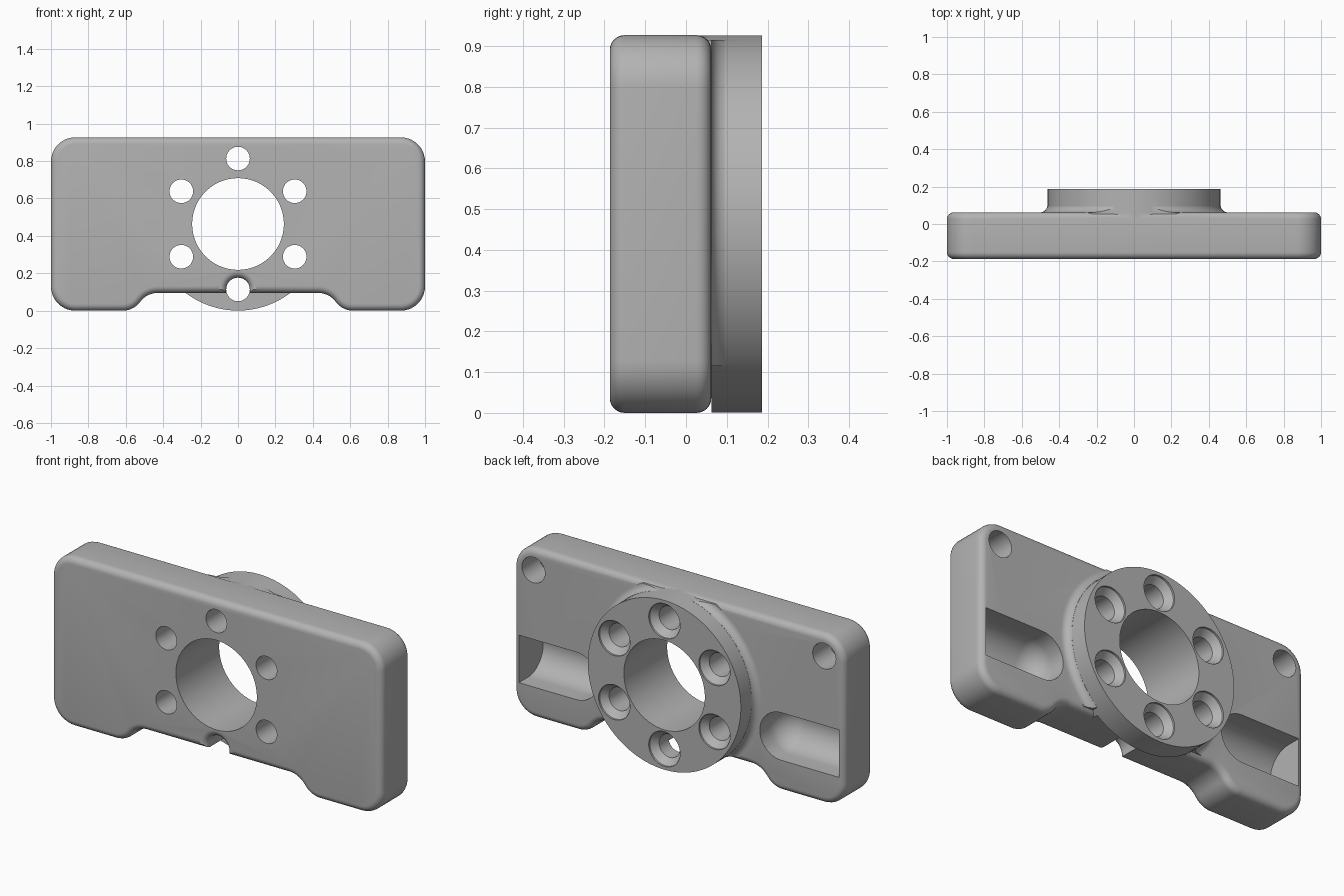
import bpy, bmesh
from math import sin, cos, pi, radians
from mathutils import Vector

if "Cube" in bpy.data.objects:
    bpy.data.objects.remove(bpy.data.objects["Cube"])

FRONT, BACK, BOSS_BACK = -0.187, 0.062, 0.187
TOP, MID = 0.927, 0.4635
BOSS_R, SCREW_R, SCREW_RING = 0.463, 0.063, 0.35
ROUND = 0.036

metal = bpy.data.materials.new("plain_grey")
metal.use_nodes = True
grey = (0.45, 0.45, 0.45, 1)
metal.diffuse_color = grey
metal.node_tree.nodes["Principled BSDF"].inputs["Base Color"].default_value = grey


def finish(bm, name):
    bmesh.ops.recalc_face_normals(bm, faces=bm.faces[:])
    mesh = bpy.data.meshes.new(name)
    bm.to_mesh(mesh)
    bm.free()
    mesh.materials.append(metal)
    ob = bpy.data.objects.new(name, mesh)
    bpy.context.collection.objects.link(ob)
    return ob


def lathe(name, profile, x=0, z=MID, steps=96):
    """Solid turned about an axis along y, from (radius, y) pairs."""
    bm = bmesh.new()
    rings = [[bm.verts.new((x + r * cos(2 * pi * i / steps), y, z + r * sin(2 * pi * i / steps)))
              for i in range(steps)] for r, y in profile]
    for a, b in zip(rings, rings[1:]):
        for i in range(steps):
            j = (i + 1) % steps
            bm.faces.new((a[i], a[j], b[j], b[i]))
    bm.faces.new(rings[0])
    bm.faces.new(rings[-1])
    return finish(bm, name)


def box(name, lo, hi):
    bm = bmesh.new()
    bmesh.ops.create_cube(bm, size=1)
    for v in bm.verts:
        v.co = [(a + b) / 2 + c * (b - a) for a, b, c in zip(lo, hi, v.co)]
    return finish(bm, name)


def round_corner(prev, at, nxt, r, steps=10):
    """Arc points replacing the corner at a point."""
    prev, at, nxt = Vector(prev), Vector(at), Vector(nxt)
    u, v = (prev - at).normalized(), (nxt - at).normalized()
    half = u.angle(v) / 2
    centre = at + (u + v).normalized() * (r / sin(half))
    start = at + u * (r * cos(half) / sin(half)) - centre
    end = at + v * (r * cos(half) / sin(half)) - centre
    sweep = start.angle(end)
    return [centre + (start * sin((1 - k / steps) * sweep) + end * sin(k / steps * sweep)) / sin(sweep)
            for k in range(steps + 1)]


def plate_outline():
    """Half of the plate outline, top to bottom, then its mirror image."""
    notch = 0.095
    path = [(0, TOP), (1, TOP), (1, 0), (0.56, 0), (0.485, notch), (SCREW_R, notch)]
    half = []
    for i, r in zip(range(1, 5), (0.13, 0.13, 0.115, 0.115)):
        half += round_corner(path[i - 1], path[i], path[i + 1], r)
    half.append(Vector(path[-1]))
    # relief arch around the lowest screw
    half += [Vector((SCREW_R * cos(a * pi / 24), MID - SCREW_RING + SCREW_R * sin(a * pi / 24)))
             for a in range(13)]
    return half + [Vector((-p.x, p.y)) for p in reversed(half[:-1])]


def prism(name, rounded):
    bm = bmesh.new()
    pts = plate_outline()
    front = [bm.verts.new((p.x, FRONT, p.y)) for p in pts]
    back = [bm.verts.new((p.x, BACK, p.y)) for p in pts]
    caps = [bm.faces.new(front), bm.faces.new(back)]
    for i in range(len(pts)):
        j = (i + 1) % len(pts)
        bm.faces.new((front[i], front[j], back[j], back[i]))
    bmesh.ops.recalc_face_normals(bm, faces=bm.faces[:])
    if rounded:
        rims = [e for f in caps for e in f.edges]
        bmesh.ops.bevel(bm, geom=rims, offset=ROUND, offset_type='OFFSET', segments=6,
                        profile=0.5, affect='EDGES', clamp_overlap=False)
    return finish(bm, name)


def combine(target, tool, operation):
    mod = target.modifiers.new(operation.lower(), 'BOOLEAN')
    mod.operation, mod.solver, mod.object = operation, 'EXACT', tool
    bpy.context.view_layer.objects.active = target
    bpy.ops.object.modifier_apply(modifier=mod.name)
    bpy.data.objects.remove(tool)


def pocket(side):
    """Round-bottomed pocket cutter, ball-shaped at the inner end."""
    r, z, y, inner, outer = 0.13, 0.30, -0.018, 0.62, 0.968
    bm = bmesh.new()
    bmesh.ops.create_uvsphere(bm, u_segments=40, v_segments=20, radius=r)
    ball = [v.co.copy() for v in bm.verts]
    bm.clear()
    for rise in (0, 0.3):
        for c in ball:
            bm.verts.new((side * (inner + c.x), y + rise + c.y, z + c.z))
        for i in range(40):
            a = 2 * pi * i / 40
            bm.verts.new((side * outer, y + rise + r * cos(a), z + r * sin(a)))
    hull = bmesh.ops.convex_hull(bm, input=bm.verts[:])
    loose = {g for g in hull["geom_interior"] if isinstance(g, bmesh.types.BMVert)}
    bmesh.ops.delete(bm, geom=list(loose), context='VERTS')
    return finish(bm, "pocket_cutter")


# Rounded plate with the raised ring on its back
body = prism("mounting_plate", True)

root = lathe("boss_root", [(BOSS_R, 0), (BOSS_R, BACK + 0.01)])
combine(root, prism("outline_tool", False), 'INTERSECT')
combine(body, root, 'UNION')

# Concave fillet where the ring meets the plate
R = 0.04
fillet = [(BOSS_R + R, 0.02)] + [
    (BOSS_R + R - R * sin(a * pi / 16), BACK + R - R * cos(a * pi / 16)) for a in range(8)]
flare = lathe("boss_fillet", fillet)
combine(flare, box("trim", (-0.7, -0.1, 0.115), (0.7, 0.3, TOP - 0.012)), 'INTERSECT')
combine(body, flare, 'UNION')

combine(body, lathe("boss", [(BOSS_R, BACK), (BOSS_R, BOSS_BACK)]), 'UNION')

# Central bore and six countersunk screw holes
combine(body, lathe("bore_cutter", [(0.245, -0.5), (0.245, 0.5)]), 'DIFFERENCE')
for k in range(6):
    a = radians(30 + 60 * k)
    screw = lathe("screw_cutter",
                  [(SCREW_R, -0.5), (SCREW_R, BOSS_BACK - 0.045), (0.095, BOSS_BACK - 0.01),
                   (0.095, BOSS_BACK + 0.1)],
                  SCREW_RING * cos(a), MID + SCREW_RING * sin(a), 48)
    combine(body, screw, 'DIFFERENCE')

# Blind corner holes and side pockets in the back
for side in (-1, 1):
    combine(body, lathe("corner_cutter", [(0.07, BACK - 0.15), (0.07, 0.3)], side * 0.88, 0.81, 48),
            'DIFFERENCE')
    combine(body, pocket(side), 'DIFFERENCE')

bpy.ops.object.select_all(action='DESELECT')
body.select_set(True)
bpy.context.view_layer.objects.active = body
bpy.ops.object.shade_smooth_by_angle(angle=radians(30))
